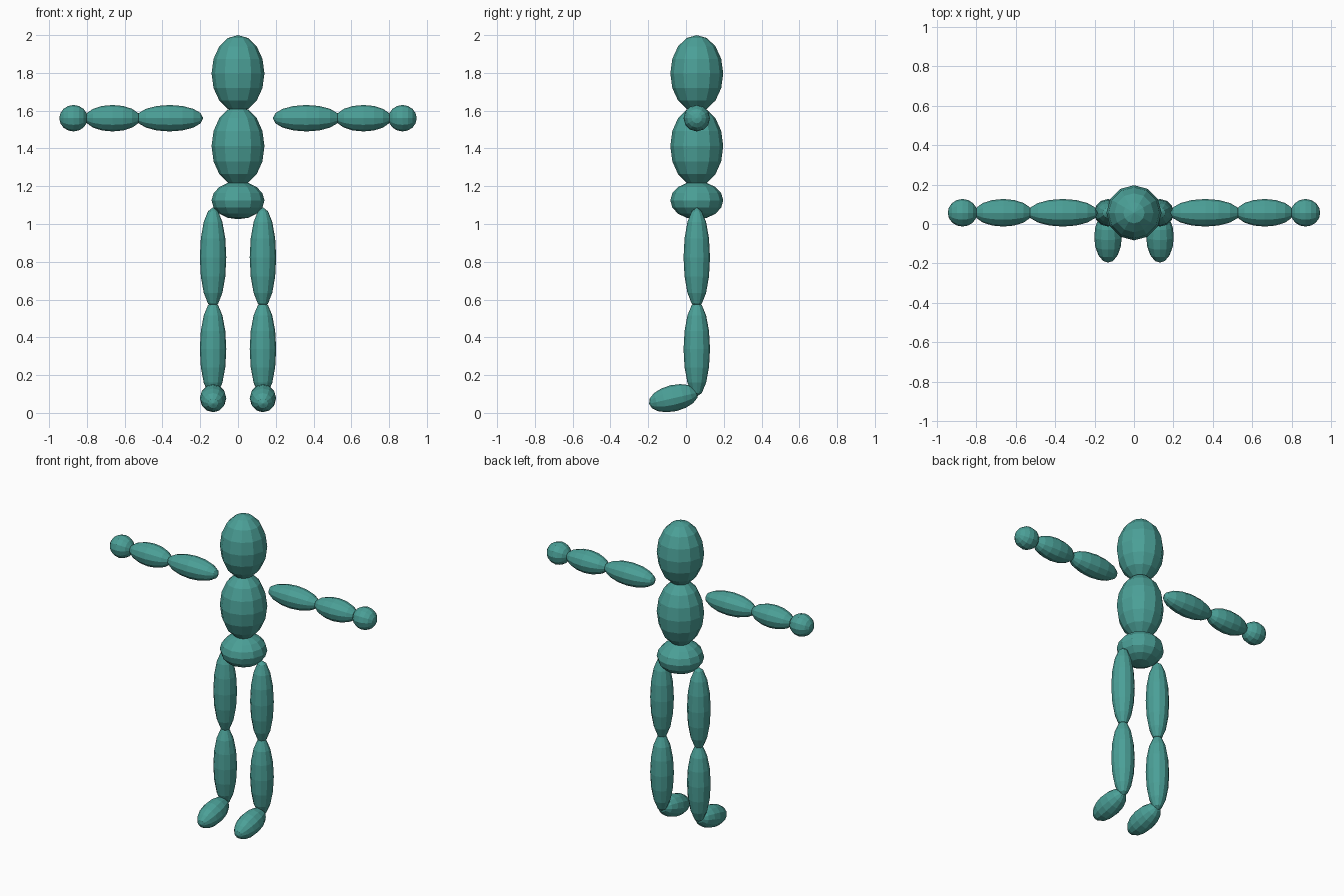
import bpy
import math
from mathutils import Matrix

if "Cube" in bpy.data.objects:
    bpy.data.objects.remove(bpy.data.objects["Cube"])

teal = bpy.data.materials.new("teal")
teal.diffuse_color = (0.07, 0.35, 0.31, 1)
teal.use_nodes = True
teal.node_tree.nodes["Principled BSDF"].inputs["Base Color"].default_value = teal.diffuse_color

Y = 0.057  # depth of the body axis


def ellipsoid(name, centre, radius, half_length, axis=(0, 0, 0)):
    """Flat-faced ellipsoid whose poles follow local z, turned by axis angles."""
    bpy.ops.mesh.primitive_uv_sphere_add(segments=12, ring_count=8, radius=1,
                                         location=centre, rotation=axis)
    ob = bpy.context.object
    ob.name = name
    ob.data.transform(Matrix.Diagonal((radius, radius, half_length, 1)))
    ob.data.materials.append(teal)
    return ob


# Head, chest and hips
ellipsoid("head", (0, Y, 1.797), 0.14, 0.203)
ellipsoid("chest", (0, Y, 1.412), 0.14, 0.21)
ellipsoid("hips", (0, Y, 1.125), 0.14, 0.1)

sideways = (0, math.pi / 2, 0)
forward = (math.radians(90 + 13), 0, 0)

for side, s in (("left", 1), ("right", -1)):
    # Arms, stretched out along x
    ellipsoid(side + "_upper_arm", (s * 0.362, Y, 1.56), 0.07, 0.178, sideways)
    ellipsoid(side + "_forearm", (s * 0.664, Y, 1.56), 0.07, 0.147, sideways)
    ellipsoid(side + "_hand", (s * 0.871, Y, 1.56), 0.07, 0.075, sideways)
    # Legs and toe-down feet
    ellipsoid(side + "_thigh", (s * 0.132, Y, 0.823), 0.07, 0.265)
    ellipsoid(side + "_shin", (s * 0.132, Y, 0.338), 0.07, 0.252)
    ellipsoid(side + "_foot", (s * 0.132, -0.066, 0.078), 0.07, 0.133, forward)
